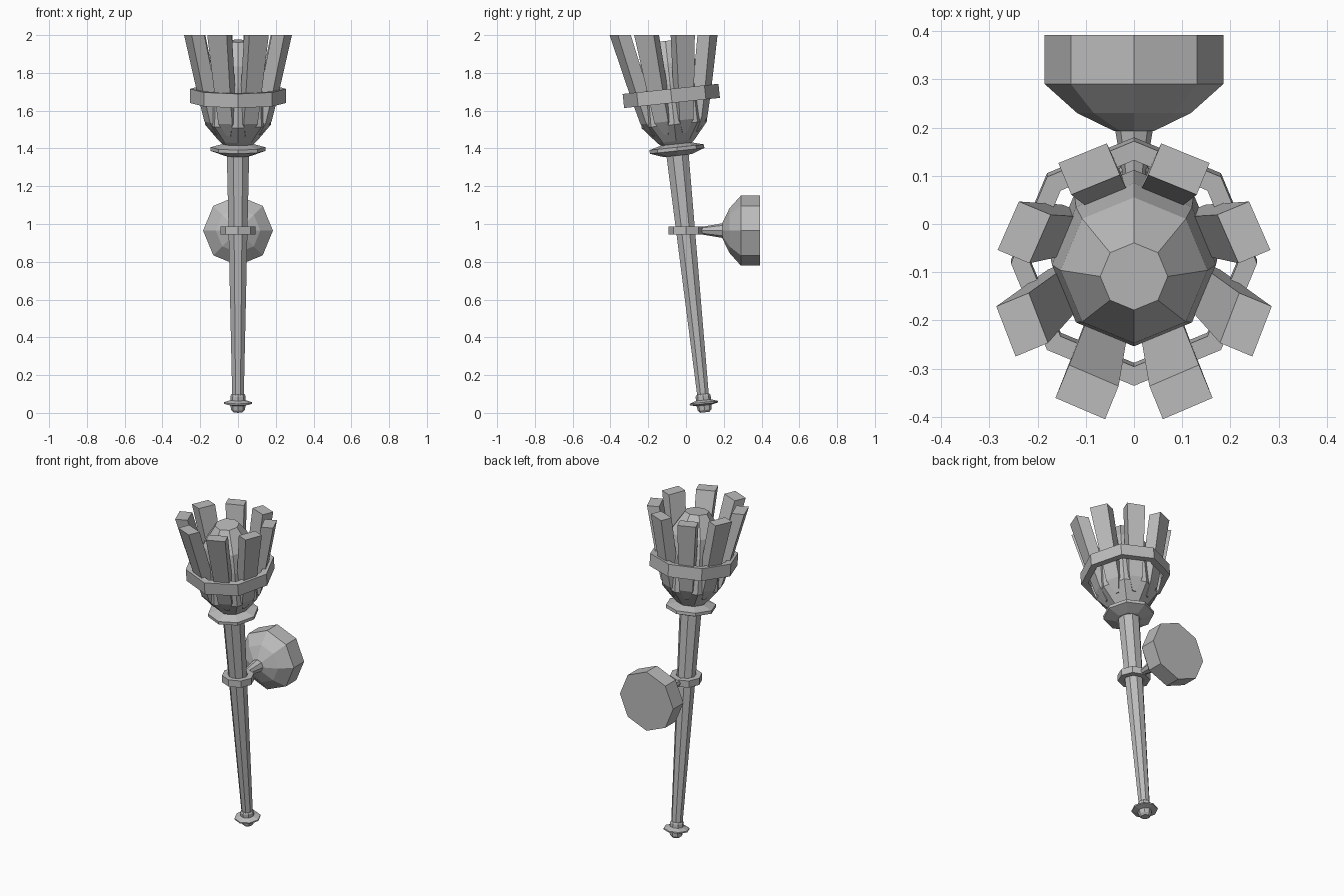
import bpy, bmesh
from math import radians, sin, cos, pi
from mathutils import Matrix, Vector

cube = bpy.data.objects.get("Cube")
if cube:
    bpy.data.objects.remove(cube, do_unlink=True)

GREY = (0.5, 0.5, 0.5, 1)
metal = bpy.data.materials.new("plain_grey")
metal.use_nodes = True
metal.diffuse_color = GREY
metal.node_tree.nodes["Principled BSDF"].inputs["Base Color"].default_value = GREY

# The torch leans forward; the wall mount stays level
LEAN = Matrix.Translation((0, 0.1, 0)) @ Matrix.Rotation(radians(6.05), 4, 'X')
MOUNT = Matrix.Translation((0, 0, 0.965))
TO_WALL = MOUNT @ Matrix.Rotation(radians(-90), 4, 'X')
SIDES = 8


def finish(name, bm, matrix):
    bmesh.ops.transform(bm, matrix=matrix, verts=bm.verts)
    bmesh.ops.recalc_face_normals(bm, faces=bm.faces)
    mesh = bpy.data.meshes.new(name)
    bm.to_mesh(mesh)
    bm.free()
    mesh.materials.append(metal)
    obj = bpy.data.objects.new(name, mesh)
    bpy.context.collection.objects.link(obj)
    return obj


def loft(bm, rings, closed=False):
    """Skin a list of point rings; cap the ends unless it closes on itself."""
    rows = [[bm.verts.new(p) for p in ring] for ring in rings]
    n = len(rows[0])
    pairs = list(zip(rows, rows[1:]))
    if closed:
        pairs.append((rows[-1], rows[0]))
    else:
        bm.faces.new(rows[0])
        bm.faces.new(rows[-1])
    for a, b in pairs:
        for i in range(n):
            j = (i + 1) % n
            bm.faces.new((a[i], a[j], b[j], b[i]))


def turned(name, profile, matrix, offset=0.0, closed=False):
    """Octagonal turned part from (radius, height) pairs."""
    bm = bmesh.new()
    rings = []
    for r, h in profile:
        angles = [offset + 2 * pi * i / SIDES for i in range(SIDES)]
        rings.append([(r * cos(a), r * sin(a), h) for a in angles])
    loft(bm, rings, closed)
    return finish(name, bm, matrix)


def hoop(name, outer, inner, low, high, matrix):
    return turned(name, [(outer, low), (outer, high), (inner, high), (inner, low)],
                  matrix, closed=True)


# Handle
turned("shaft", [(0.033, 0.08), (0.064, 1.38)], LEAN, offset=pi / SIDES)
turned("end_knob", [(0.024, 0.003), (0.036, 0.015), (0.04, 0.04), (0.075, 0.048),
                    (0.075, 0.056), (0.04, 0.068), (0.04, 0.09), (0.034, 0.1)], LEAN)
turned("collar", [(0.075, 1.37), (0.145, 1.395), (0.145, 1.414), (0.08, 1.432)], LEAN)

# Head
turned("bowl_and_core", [(0.07, 1.42), (0.1, 1.447), (0.175, 1.535), (0.17, 1.75),
                         (0.152, 1.86), (0.07, 1.98)], LEAN)
hoop("head_hoop", 0.255, 0.215, 1.65, 1.725, LEAN)

# Flared slats round the head, trimmed level at the top: (height, outer radius, width)
SLAT = [(1.485, 0.128, 0.02), (1.555, 0.176, 0.08), (1.69, 0.211, 0.088), (2.1, 0.305, 0.116)]
for k in range(SIDES):
    bm = bmesh.new()
    loft(bm, [[(r, -w / 2, h), (r, w / 2, h), (r - 0.072, w / 2, h), (r - 0.072, -w / 2, h)]
              for h, r, w in SLAT])
    turn = Matrix.Rotation((k + 0.5) * 2 * pi / SIDES, 4, 'Z')
    bmesh.ops.transform(bm, matrix=LEAN @ turn, verts=bm.verts)
    cut = bmesh.ops.bisect_plane(bm, geom=bm.verts[:] + bm.edges[:] + bm.faces[:],
                                 plane_co=Vector((0, 0, 2)), plane_no=Vector((0, 0, 1)),
                                 clear_outer=True)
    rim = [e for e in cut["geom_cut"] if isinstance(e, bmesh.types.BMEdge)]
    bmesh.ops.contextual_create(bm, geom=rim)
    finish(f"slat_{k + 1}", bm, Matrix())

# Wall mount
hoop("bracket_ring", 0.093, 0.058, -0.021, 0.021, MOUNT)
turned("bracket_arm", [(0.018, 0.07), (0.023, 0.1), (0.04, 0.2)], TO_WALL)
turned("wall_plate", [(0.042, 0.193), (0.118, 0.23), (0.185, 0.29), (0.185, 0.392)], TO_WALL)
